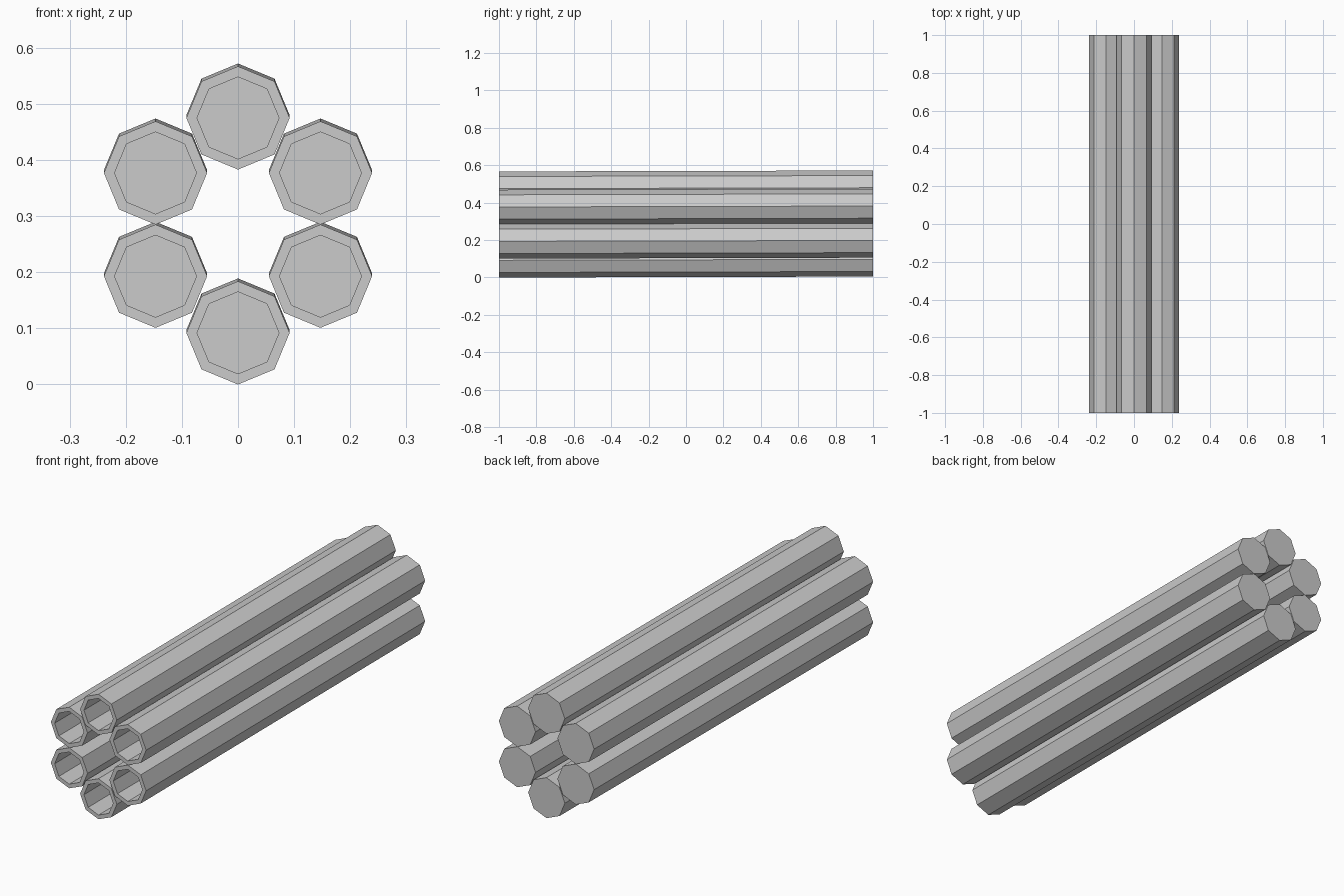
import bpy, bmesh, math

if "Cube" in bpy.data.objects:
    bpy.data.objects.remove(bpy.data.objects["Cube"])

R_OUT, R_IN = 0.092, 0.073   # barrel and bore radii
RISE = 0.005                 # slight upward tilt towards the back
BORE_DEPTH = 0.2
CENTRES = [(0, 0.475), (0.147, 0.377), (0.147, 0.193),
           (0, 0.092), (-0.147, 0.193), (-0.147, 0.377)]


def ring(bm, cx, cz, r, y):
    return [bm.verts.new((cx + r * math.sin(i * math.pi / 4), y,
                          cz + r * math.cos(i * math.pi / 4))) for i in range(8)]


def barrel(name, cx, cz):
    bm = bmesh.new()
    # back rim, front rim, bore mouth, bore floor
    rings = [ring(bm, cx, cz + RISE, R_OUT, 1), ring(bm, cx, cz, R_OUT, -1),
             ring(bm, cx, cz, R_IN, -1), ring(bm, cx, cz, R_IN, -1 + BORE_DEPTH)]
    for a, b in zip(rings, rings[1:]):
        for i in range(8):
            j = (i + 1) % 8
            bm.faces.new((a[i], a[j], b[j], b[i]))
    bm.faces.new(rings[0])
    bm.faces.new(rings[-1])
    bmesh.ops.recalc_face_normals(bm, faces=bm.faces)
    me = bpy.data.meshes.new(name)
    bm.to_mesh(me)
    bm.free()
    bpy.context.collection.objects.link(bpy.data.objects.new(name, me))


# six-barrel cluster
for n, (x, z) in enumerate(CENTRES):
    barrel(f"barrel_{n + 1}", x, z)
